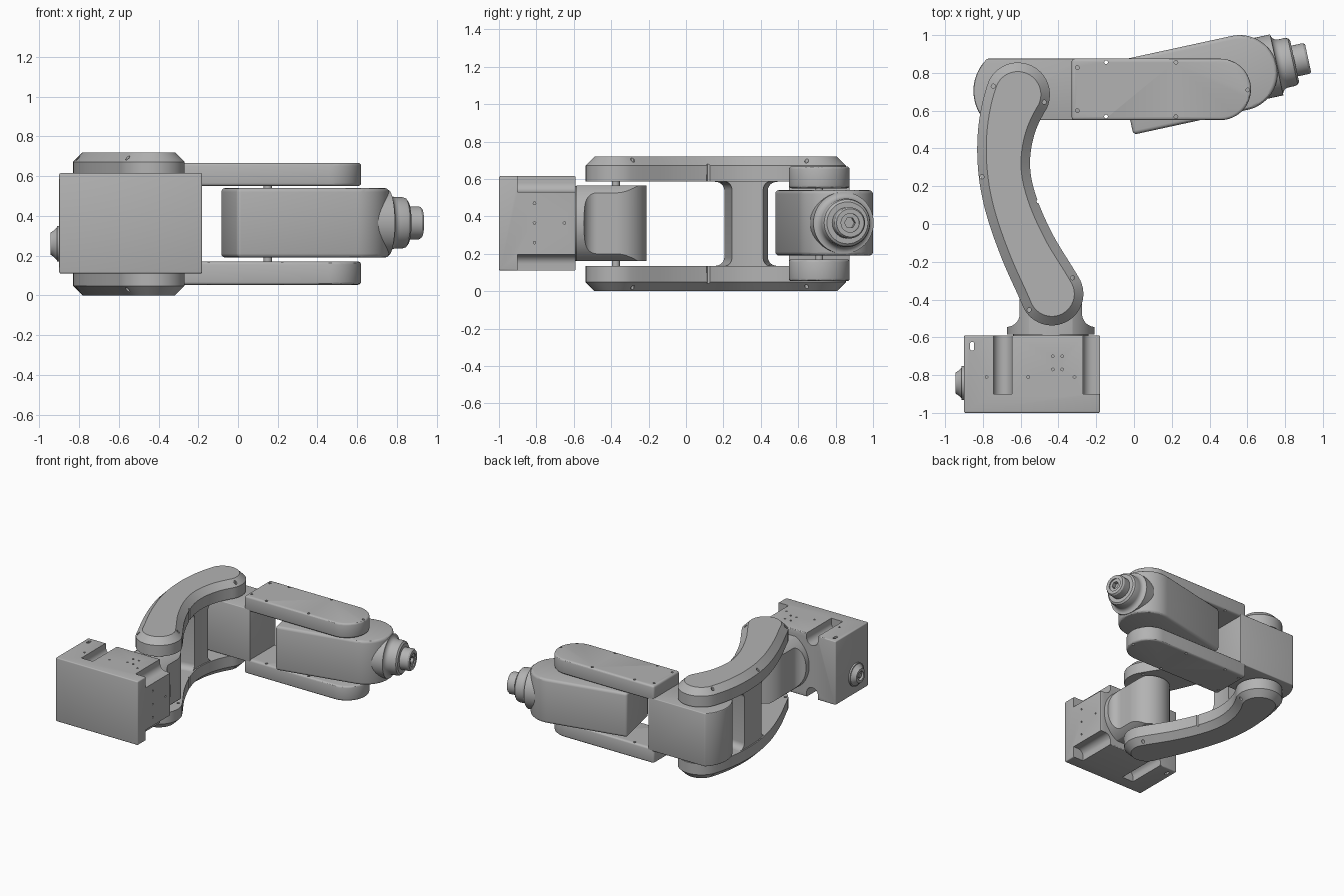
import bpy, bmesh, math
from mathutils import Vector, Matrix

if "Cube" in bpy.data.objects:
    bpy.data.objects.remove(bpy.data.objects["Cube"])

grey = bpy.data.materials.new("satin_grey")
grey.use_nodes = True
COLOUR = (0.45, 0.45, 0.45, 1)
grey.diffuse_color = COLOUR
grey.node_tree.nodes["Principled BSDF"].inputs["Base Color"].default_value = COLOUR

MID = 0.36                       # height of the plane of symmetry
SHOULDER = Vector((-0.44, -0.375, 0))
ELBOW = Vector((-0.615, 0.705, 0))
WRIST = Vector((0.56, 0.8, 0.365))
AXIS = Vector((0.977, 0.212, 0)).normalized()
SIDE = Vector((-AXIS.y, AXIS.x, 0))


# ---------- helpers ----------
def loft(name, rings):
    """Skin a stack of equal rings and cap both ends."""
    bm = bmesh.new()
    rows = [[bm.verts.new(p) for p in ring] for ring in rings]
    n = len(rows[0])
    for low, high in zip(rows, rows[1:]):
        for i in range(n):
            j = (i + 1) % n
            bm.faces.new((low[i], low[j], high[j], high[i]))
    bm.faces.new(rows[0][::-1])
    bm.faces.new(rows[-1])
    bmesh.ops.recalc_face_normals(bm, faces=bm.faces)
    mesh = bpy.data.meshes.new(name)
    bm.to_mesh(mesh)
    bm.free()
    mesh.materials.append(grey)
    obj = bpy.data.objects.new(name, mesh)
    bpy.context.collection.objects.link(obj)
    return obj


def prism(name, pts, z0, z1):
    return loft(name, [[(p[0], p[1], z) for p in pts] for z in (z0, z1)])


def lathe(name, profile, origin, direction, sides=48):
    """Turn (distance, radius) pairs about an axis."""
    obj = loft(name, [[(r * math.cos(2 * math.pi * i / sides), r * math.sin(2 * math.pi * i / sides), d)
                       for i in range(sides)] for d, r in profile])
    turn = Vector(direction).to_track_quat('Z', 'Y').to_matrix().to_4x4()
    obj.data.transform(Matrix.Translation(origin) @ turn)
    return obj


def arc(cx, cy, r, a0, a1, n=24):
    angles = [math.radians(a0 + (a1 - a0) * i / n) for i in range(n + 1)]
    return [(cx + r * math.cos(a), cy + r * math.sin(a)) for a in angles]


def apply_mods(obj):
    bpy.context.view_layer.update()
    graph = bpy.context.evaluated_depsgraph_get()
    mesh = bpy.data.meshes.new_from_object(obj.evaluated_get(graph))
    obj.modifiers.clear()
    obj.data = mesh


def rounded(obj, width):
    mod = obj.modifiers.new("soft_edges", 'BEVEL')
    mod.width, mod.segments = width, 3
    mod.limit_method, mod.angle_limit = 'ANGLE', math.radians(35)
    apply_mods(obj)
    return obj


def cut(obj, cutter, operation='DIFFERENCE', keep=False):
    mod = obj.modifiers.new("cut", 'BOOLEAN')
    mod.operation, mod.solver, mod.object = operation, 'EXACT', cutter
    apply_mods(obj)
    if not keep:
        bpy.data.objects.remove(cutter)
    return obj


def drill(obj, spots, radius, z0, z1):
    for x, y in spots:
        cut(obj, prism("drill", arc(x, y, radius, 0, 330, 11), z0, z1))
    return obj


def flip(obj, name):
    """Copy a part to the other side of the symmetry plane."""
    mesh = obj.data.copy()
    mesh.transform(Matrix.Translation((0, 0, 2 * MID)) @ Matrix.Diagonal((1, 1, -1, 1)))
    mesh.flip_normals()
    twin = bpy.data.objects.new(name, mesh)
    bpy.context.collection.objects.link(twin)
    return twin


# ---------- base ----------
base = rounded(prism("base_block", [(-0.9, -1), (-0.18, -1), (-0.18, -0.59), (-0.9, -0.59)], 0.11, 0.615), 0.008)
for left, right in ((-0.745, -0.645), (-0.27, 0)):
    for z, s in ((0.58, 1), (0.145, -1)):
        shape = arc(left + 0.05, z, 0.05, 180, 180 + 90 * s, 8) + arc(right - 0.05, z, 0.05, 270 * s, 360 * s, 8)
        shape += [(right, z + 0.2 * s), (left, z + 0.2 * s)]
        groove = prism("groove", shape, 0.5, 0.9)
        groove.data.transform(Matrix.Rotation(math.pi / 2, 4, 'X'))
        cut(base, groove)
slot = arc(-0.857, -0.635, 0.011, 0, 180, 6) + arc(-0.857, -0.66, 0.011, 180, 360, 6)
cut(base, prism("slot", slot, 0, 1))
drill(base, [(x, y) for x in (-0.43, -0.38) for y in (-0.7, -0.77)], 0.007, 0.58, 0.7)
drill(base, [(x, -0.81) for x in (-0.78, -0.56, -0.315)], 0.007, 0.58, 0.7)
for y, z in ((-0.81, 0.47), (-0.81, 0.365), (-0.81, 0.26), (-0.65, 0.365)):
    cut(base, lathe("side_drill", [(0, 0.007), (0.1, 0.007)], (-0.21, y, z), (1, 0, 0), 12))

# cable socket on the side of the base
socket = lathe("cable_socket", [(-0.02, 0.09), (0.012, 0.09), (0.012, 0.082), (0.03, 0.065), (0.045, 0.055),
                                (0.045, 0.035), (0.025, 0.035)], (-0.9, -0.842, 0.26), (-1, 0, 0))
socket_core = lathe("socket_core", [(0, 0.018), (0.04, 0.018)], (-0.9, -0.842, 0.26), (-1, 0, 0), 24)

# ---------- shoulder ----------
sx, sy = SHOULDER.x, SHOULDER.y
half = [(0.235, -0.585), (0.235, -0.555)]
half += arc(0.235, -0.475, 0.07, 270, 180, 10) + arc(0, sy, 0.165, 0, 90)
outline = [(sx + x, y) for x, y in half] + [(sx - x, y) for x, y in half[-2::-1]]
shoulder = prism("shoulder", outline, 0.16, 0.565)
barrel = lathe("barrel", [(0, 0.232), (0.6, 0.232)], (sx, -0.7, 0.3625), (0, 1, 0), 96)
cut(shoulder, barrel, 'INTERSECT')
lathe("shoulder_turntable", [(0, 0.2), (0.03, 0.2)], (sx, -0.6, 0.3625), (0, 1, 0))

# ---------- curved lower arm ----------
PATH = [Vector(p) for p in ((-0.33, -0.6, 0.18), (-0.435, -0.37, 0.167), (-0.56, -0.13, 0.15), (-0.65, 0.1, 0.14),
                            (-0.688, 0.3, 0.138), (-0.675, 0.5, 0.15), (-0.615, 0.685, 0.17), (-0.5, 0.88, 0.19))]


def spine(t):
    """Smooth point (x, y, half width) along the arm, t from 0 to 5."""
    i = min(int(t), 4)
    u = t - i
    a, b, c, d = PATH[i:i + 4]
    return b + 0.5 * u * (c - a + u * (2 * a - 5 * b + 4 * c - d + u * (3 * (b - c) + d - a)))


def arm_station(t):
    p = spine(t)
    q = spine(min(t + 0.01, 5)) - spine(max(t - 0.01, 0))
    return p, math.degrees(math.atan2(q.y, q.x))


def arm_edge(t, side, width):
    p, a = arm_station(t)
    return arc(p.x, p.y, width(p.z), a + 90 * side, a + 90 * side, 1)[0]


def arm_ring(inset, z):
    width = lambda r: r - inset
    steps = [i / 8 for i in range(1, 40)]
    ring = [arm_edge(t, 1, width) for t in steps]
    p, a = arm_station(5)
    ring += arc(p.x, p.y, p.z - inset, a + 90, a - 90)
    ring += [arm_edge(t, -1, width) for t in reversed(steps)]
    p, a = arm_station(0)
    ring += arc(p.x, p.y, p.z - inset, a - 90, a - 270)
    return [(x, y, z) for x, y in ring]


plate = loft("arm_plate_upper", [arm_ring(i, z) for i, z in ((0, 0.585), (0, 0.672), (0.048, 0.72))])
drill(plate, [(-0.745, 0.73), (-0.475, 0.645), (-0.805, 0.25), (-0.505, 0.12), (-0.325, -0.285), (-0.555, -0.455)],
      0.011, 0.5, 0.8)
flip(plate, "arm_plate_lower")


def web_ring(z, flare):
    """Slice of the web joining the plates, longer where it meets them."""
    width = lambda r: r * 0.93
    steps = [2.62 - flare + (1.0 + 2 * flare) * i / 12 for i in range(13)]
    ring = [arm_edge(t, 1, width) for t in steps] + [arm_edge(t, -1, width) for t in reversed(steps)]
    return [(x, y, z) for x, y in ring]


fillet = [(0.135 + 0.045 * (1 - math.cos(a)), 0.22 * (1 - math.sin(a))) for a in
          [math.pi / 2 * i / 6 for i in range(7)]]
loft("arm_web", [web_ring(z, f) for z, f in fillet] + [web_ring(2 * MID - z, f) for z, f in fillet[::-1]])

# ---------- elbow block and fork ----------
loop = [(-0.28, 0.55), (-0.28, 0.875)] + arc(ELBOW.x, ELBOW.y, 0.235, 133.7, 221.3)
rounded(prism("elbow_block", loop, 0.15, 0.57), 0.006)
fork = prism("fork_prong_upper", [(-0.33, 0.875), (-0.33, 0.55)] + arc(0.457, 0.7125, 0.1625, -90, 90, 32), 0.55, 0.667)
rounded(fork, 0.015)
drill(fork, [(-0.3, 0.828), (-0.148, 0.856), (0.222, 0.856), (0.602, 0.71), (0.222, 0.569), (-0.148, 0.569),
             (-0.3, 0.6)], 0.01, 0.5, 0.8)
flip(fork, "fork_prong_lower")

# ---------- forearm and wrist ----------
turn = math.degrees(math.atan2(AXIS.y, AXIS.x))
back = [WRIST - 0.62 * AXIS + 0.2 * s * SIDE for s in (1, -1)]
forearm = prism("forearm", [p.to_2d() for p in back] + arc(WRIST.x, WRIST.y, 0.2, turn - 90, turn + 90, 36), 0.19, 0.54)
rounded(forearm, 0.02)
collar = arc(0.235, 0.165, 0.035, 180, 270, 6)
wrist = lathe("wrist_collar", [(0.1, 0.165)] + collar + [(0.27, 0.13), (0.287, 0.125), (0.297, 0.112), (0.297, 0.083),
              (0.358, 0.083), (0.37, 0.075), (0.37, 0.05), (0.362, 0.05)], WRIST, AXIS)
cut(wrist, lathe("hex_key", [(0.33, 0.03), (0.4, 0.03)], WRIST, AXIS, 6))

# ---------- hinge pins ----------
for name, spot, gap in (("shoulder_pin", SHOULDER, (0.55, 0.6)), ("elbow_pin", ELBOW, (0.56, 0.6)),
                        ("forearm_pin", Vector((0.15, 0.7125, 0)), (0.53, 0.56))):
    pin = prism(name + "_upper", arc(spot.x, spot.y, 0.021, 0, 345, 23), *gap)
    flip(pin, name + "_lower")

# ---------- shading ----------
bpy.ops.object.select_all(action='DESELECT')
for obj in bpy.context.collection.objects:
    if obj.type == 'MESH' and obj.data.materials and obj.data.materials[0] == grey:
        obj.select_set(True)
        bpy.context.view_layer.objects.active = obj
bpy.ops.object.shade_smooth_by_angle(angle=math.radians(30))
